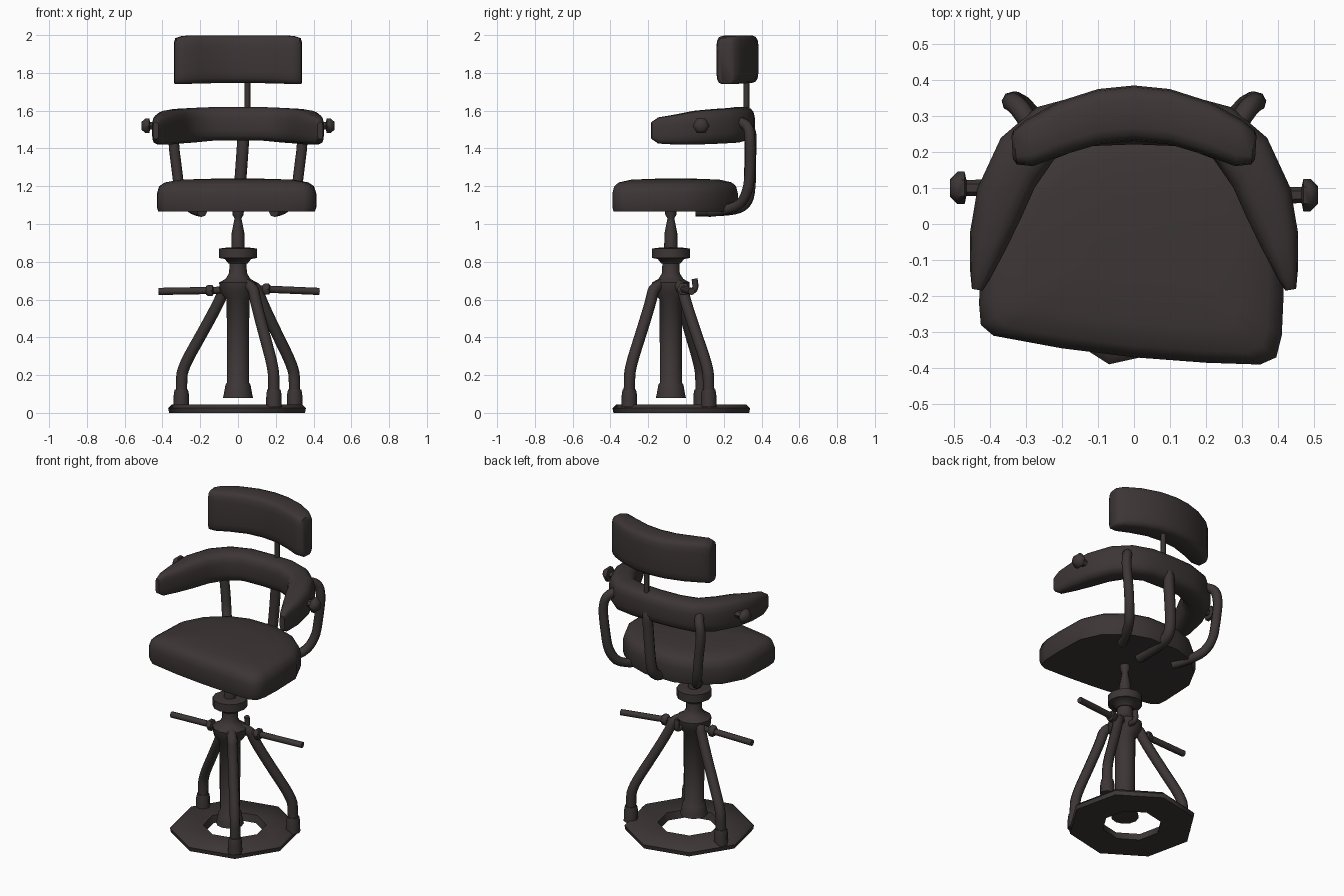
import bpy, bmesh, math
from mathutils import Vector

if "Cube" in bpy.data.objects:
    bpy.data.objects.remove(bpy.data.objects["Cube"], do_unlink=True)

mat = bpy.data.materials.new("dark_brown_grey")
mat.use_nodes = True
COLOUR = (0.046, 0.036, 0.036, 1)
mat.diffuse_color = COLOUR
mat.node_tree.nodes["Principled BSDF"].inputs["Base Color"].default_value = COLOUR


def finish(ob, angle=50):
    ob.data.materials.clear()
    ob.data.materials.append(mat)
    bpy.ops.object.select_all(action="DESELECT")
    ob.select_set(True)
    bpy.context.view_layer.objects.active = ob
    bpy.ops.object.shade_smooth_by_angle(angle=math.radians(angle))
    return ob


def loft(name, rings, caps=True, closed=False, angle=50):
    """Join equal-length rings of points into one skin."""
    bm = bmesh.new()
    loops = [[bm.verts.new(p) for p in ring] for ring in rings]
    pairs = list(zip(loops, loops[1:])) + ([(loops[-1], loops[0])] if closed else [])
    for a, b in pairs:
        for i in range(len(a)):
            j = (i + 1) % len(a)
            bm.faces.new((a[i], a[j], b[j], b[i]))
    if caps and not closed:
        bm.faces.new(loops[0])
        bm.faces.new(loops[-1])
    bmesh.ops.recalc_face_normals(bm, faces=bm.faces)
    me = bpy.data.meshes.new(name)
    bm.to_mesh(me)
    bm.free()
    ob = bpy.data.objects.new(name, me)
    bpy.context.collection.objects.link(ob)
    return finish(ob, angle)


def lathe(name, profile, centre, sides=12, turn=0, closed=False, axis="Z"):
    """Spin (radius, height) pairs round an upright or sideways axis."""
    rings = []
    for r, h in profile:
        ring = []
        for i in range(sides):
            a = turn + math.tau * i / sides
            u, v = r * math.cos(a), r * math.sin(a)
            ring.append(Vector(centre) + Vector((u, v, h) if axis == "Z" else (h, u, v)))
        rings.append(ring)
    return loft(name, rings, closed=closed)


def tube(name, points, radius, order=3):
    """Smooth round bar through a few guide points."""
    cu = bpy.data.curves.new(name, "CURVE")
    cu.dimensions = "3D"
    cu.bevel_depth, cu.bevel_resolution, cu.use_fill_caps = radius, 2, True
    sp = cu.splines.new("NURBS")
    sp.points.add(len(points) - 1)
    for p, co in zip(sp.points, points):
        p.co = (*co, 1)
    sp.use_endpoint_u, sp.order_u, sp.resolution_u = True, order, 4
    ob = bpy.data.objects.new(name, cu)
    bpy.context.collection.objects.link(ob)
    bpy.ops.object.select_all(action="DESELECT")
    ob.select_set(True)
    bpy.context.view_layer.objects.active = ob
    bpy.ops.object.convert(target="MESH")
    return finish(bpy.context.object)


def pad(name, half, power, sides=16):
    """Curved cushion: half is (inner xy, outer xy, bottom, top) from centre to tip."""
    flip = [((-a[0], a[1]), (-b[0], b[1]), lo, hi) for a, b, lo, hi in half[:0:-1]]
    rings = []
    for a, b, lo, hi in flip + half:
        a, b, ring = Vector(a), Vector(b), []
        for i in range(sides):
            t = math.tau * (i + 0.5) / sides
            c, s = (math.copysign(abs(f(t)) ** power, f(t)) for f in (math.cos, math.sin))
            xy = (a + b) / 2 + (b - a) / 2 * c
            ring.append((xy.x, xy.y, (lo + hi) / 2 + (hi - lo) / 2 * s))
        rings.append(ring)
    return loft(name, rings)


# Base ring and central column
AXIS = (0, -0.08, 0)
lathe("base_ring", [(0.17, 0.0), (0.365, 0.0), (0.37, 0.025), (0.35, 0.045), (0.18, 0.045)],
      (-0.005, -0.025, 0), 8, math.radians(-10), closed=True)
lathe("column", [(0.08, 0.08), (0.075, 0.1), (0.066, 0.15), (0.058, 0.16), (0.06, 0.6), (0.095, 0.64),
                 (0.1, 0.69), (0.065, 0.71), (0.047, 0.74), (0.045, 0.8)], AXIS)
lathe("height_collar", [(0.05, 0.79), (0.07, 0.815), (0.1, 0.82), (0.1, 0.87), (0.06, 0.875)], AXIS)
lathe("spindle", [(0.036, 0.86), (0.034, 0.95), (0.022, 1.01), (0.018, 1.03), (0.03, 1.05), (0.03, 1.1)],
      AXIS, 8)

# Three splayed legs with foot sockets
for name, foot, top in (("front", (0.19, -0.3), (0.08, -0.17)),
                        ("left", (0.3, 0.12), (0.1, -0.02)),
                        ("right", (-0.3, 0.08), (-0.07, -0.04))):
    f, t = Vector(foot), Vector(top)
    mid = f.lerp(t, 0.9)
    tube(name + "_leg", [(*f, 0.04), (*f, 0.16), (*f.lerp(t, 0.03), 0.24), (*f.lerp(t, 0.5), 0.43),
                         (*mid, 0.6), (*t, 0.67), (*t.lerp(Vector(AXIS[:2]), 0.5), 0.68)], 0.03)
    lathe(name + "_foot_socket", [(0.042, 0.03), (0.04, 0.1), (0.035, 0.125)], (*f, 0), 8)

# Side foot bars with nuts, and the rear latch
tube("left_foot_bar", [(0.04, -0.03, 0.66), (0.43, 0.03, 0.643)], 0.019, 2)
tube("right_foot_bar", [(-0.05, -0.05, 0.65), (-0.42, -0.06, 0.643)], 0.019, 2)
lathe("left_bar_nut", [(0.025, -0.02), (0.034, -0.01), (0.034, 0.015), (0.022, 0.02)],
      (0.15, -0.013, 0.655), 6, axis="X")
lathe("right_bar_nut", [(0.025, -0.02), (0.034, -0.01), (0.034, 0.015), (0.022, 0.02)],
      (-0.15, -0.054, 0.648), 6, axis="X")
tube("latch", [(0.03, -0.03, 0.65), (0.03, 0.03, 0.64), (0.03, 0.055, 0.66), (0.03, 0.045, 0.71)], 0.016)

# Seat cushion, straight at the front and rounded at the back
outline = [(-0.43, -0.22), (-0.425, -0.28), (-0.39, -0.31), (-0.2, -0.345), (0, -0.37), (0.2, -0.385),
           (0.35, -0.39), (0.395, -0.37), (0.41, -0.31), (0.415, -0.2), (0.41, 0), (0.35, 0.13),
           (0.23, 0.23), (0.1, 0.275), (-0.1, 0.275), (-0.23, 0.23), (-0.35, 0.13), (-0.42, 0)]
loft("seat", [[(x * s, (y + 0.05) * s - 0.05, z) for x, y in outline] for s, z in
              ((0.4, 1.075), (0.9, 1.065), (0.98, 1.065), (1, 1.09), (1, 1.16), (0.97, 1.2),
               (0.9, 1.22), (0.7, 1.235), (0.3, 1.24))])

# Wraparound backrest
pad("backrest", [((0, 0.22), (0, 0.365), 1.44, 1.62), ((0.13, 0.215), (0.14, 0.36), 1.44, 1.62),
                 ((0.22, 0.18), (0.27, 0.325), 1.43, 1.615), ((0.275, 0.1), (0.37, 0.24), 1.425, 1.61),
                 ((0.315, 0.01), (0.435, 0.1), 1.42, 1.6), ((0.36, -0.08), (0.455, -0.02), 1.42, 1.58),
                 ((0.4, -0.155), (0.455, -0.13), 1.425, 1.565), ((0.42, -0.185), (0.45, -0.18), 1.45, 1.54)],
    0.6)

# Backrest side bolts and uprights
for side, s in (("left", 1), ("right", -1)):
    lathe(side + "_arm_bolt", [(0.024, s * 0.4), (0.022, s * 0.465), (0.045, s * 0.47),
                               (0.045, s * 0.49), (0.025, s * 0.51)],
          (0, 0.09 - s * 0.01, 1.52), 6, axis="X")
    tube(side + "_upright", [(s * 0.29, 0.28, 1.54), (s * 0.32, 0.33, 1.53), (s * 0.345, 0.34, 1.45),
                             (s * 0.325, 0.34, 1.3), (s * 0.31, 0.33, 1.17), (s * 0.26, 0.27, 1.075),
                             (s * 0.19, 0.12, 1.065)], 0.028)
tube("rear_upright", [(0.035, 0.31, 1.53), (0.03, 0.345, 1.5), (0.025, 0.34, 1.4), (0.01, 0.34, 1.2),
                      (0.005, 0.32, 1.1), (0, 0.22, 1.07), (0, 0.05, 1.07)], 0.032)

# Headrest and its post
tube("headrest_post", [(0.05, 0.32, 1.55), (0.05, 0.32, 1.82)], 0.015, 2)
headrest = pad("headrest", [((0, 0.23), (0, 0.385), 1.745, 2.0), ((0.1, 0.22), (0.1, 0.375), 1.745, 2.0),
                            ((0.2, 0.19), (0.21, 0.34), 1.743, 2.0), ((0.28, 0.16), (0.3, 0.29), 1.74, 1.997),
                            ((0.325, 0.165), (0.335, 0.26), 1.74, 1.985),
                            ((0.336, 0.18), (0.34, 0.245), 1.745, 1.96)], 0.4)
